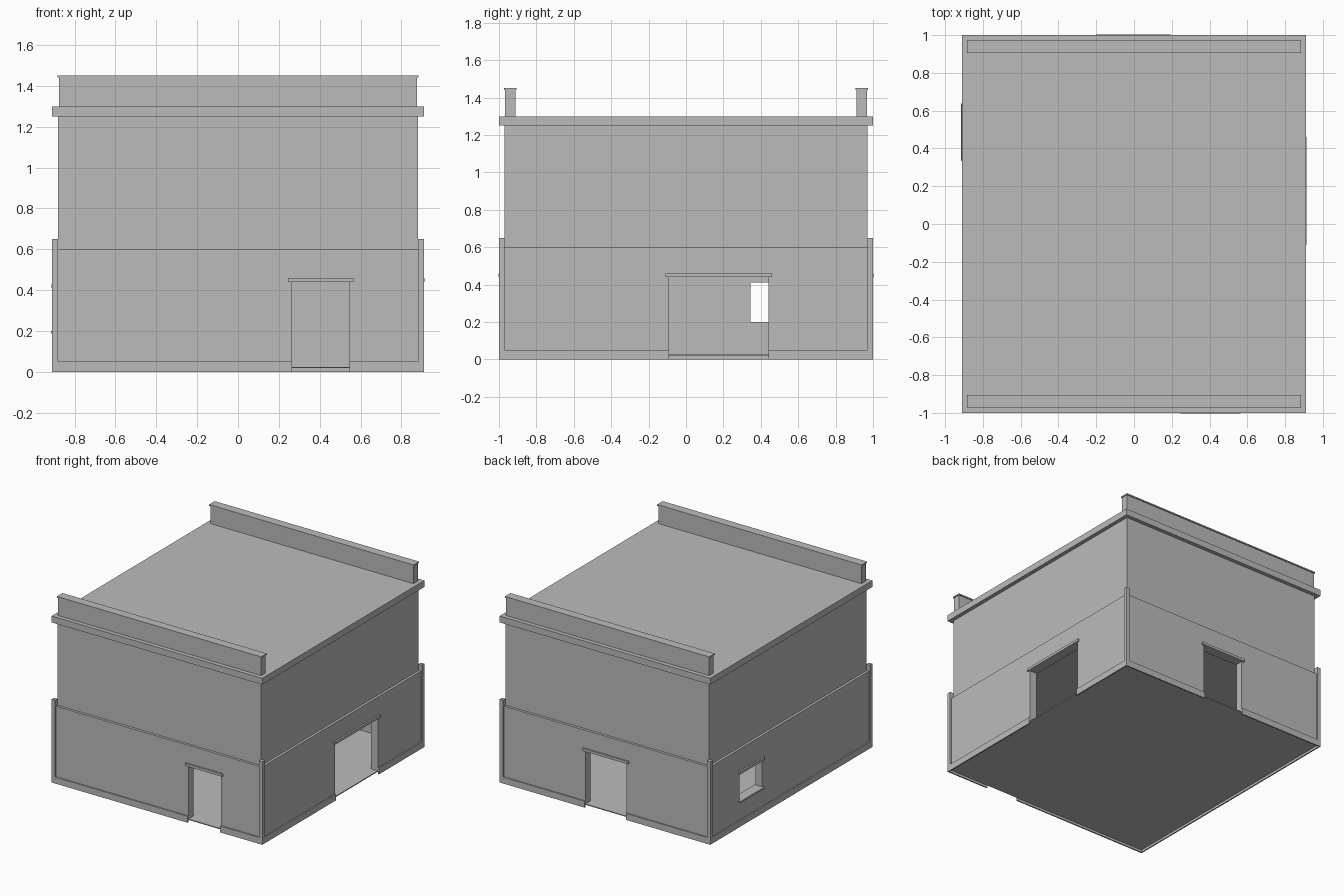
import bpy, bmesh
from mathutils import Matrix, Vector

if "Cube" in bpy.data.objects:
    bpy.data.objects.remove(bpy.data.objects["Cube"])

grey = bpy.data.materials.new("plaster_grey")
grey.diffuse_color = (0.5, 0.5, 0.5, 1)
grey.use_nodes = True
grey.node_tree.nodes["Principled BSDF"].inputs["Base Color"].default_value = grey.diffuse_color


def box(name, x, y, z):
    """Axis-aligned box from (min, max) pairs."""
    size = Vector((x[1] - x[0], y[1] - y[0], z[1] - z[0]))
    mid = Vector((x[0] + x[1], y[0] + y[1], z[0] + z[1])) / 2
    bm = bmesh.new()
    bmesh.ops.create_cube(bm, size=1, matrix=Matrix.Translation(mid) @ Matrix.Diagonal(size.to_4d()))
    me = bpy.data.meshes.new(name)
    bm.to_mesh(me)
    bm.free()
    me.materials.append(grey)
    ob = bpy.data.objects.new(name, me)
    bpy.context.collection.objects.link(ob)
    return ob


def cut(ob, cutters):
    """Subtract boxes from an object, then remove the cutters."""
    tools = [box("cutter", *c) for c in cutters]
    for t in tools:
        t.hide_render = True
        m = ob.modifiers.new("cut", 'BOOLEAN')
        m.operation, m.solver, m.object = 'DIFFERENCE', 'EXACT', t
    bpy.context.view_layer.update()
    me = bpy.data.meshes.new_from_object(ob.evaluated_get(bpy.context.evaluated_depsgraph_get()))
    ob.modifiers.clear()
    ob.data = me
    for t in tools:
        bpy.data.objects.remove(t)


def sym(v):
    return (-v, v)


# Openings: three doors and one window
front = ((0.265, 0.545), (-1.1, -0.8), (-0.1, 0.44))
back = ((-0.18, 0.175), (0.8, 1.1), (-0.1, 0.44))
right = ((0.7, 1.1), (-0.09, 0.44), (-0.1, 0.44))
window = ((-1.1, -0.7), (0.345, 0.625), (0.20, 0.41))

# Lower storey walls, plinth and floor
walls = box("lower_walls", sym(0.90), sym(0.99), (0.025, 0.60))
cut(walls, [(sym(0.84), sym(0.93), (-0.1, 0.7)), front, back, right, window])
plinth = box("plinth", sym(0.91), sym(1.0), (0, 0.05))
cut(plinth, [(sym(0.90), sym(0.99), (-0.1, 0.1)), front, back, right])
box("floor", sym(0.90), sym(0.99), (0.018, 0.025))

# Corner posts
for sx in (-1, 1):
    for sy in (-1, 1):
        box("corner_post", sorted((sx * 0.88, sx * 0.91)), sorted((sy * 0.97, sy * 1.0)), (0.05, 0.65))

# Lintels and window sill
box("front_lintel", (0.245, 0.565), (-1.003, -0.925), (0.44, 0.46))
box("back_lintel", (-0.20, 0.195), (0.925, 1.003), (0.44, 0.46))
box("right_lintel", (0.835, 0.913), (-0.11, 0.46), (0.44, 0.46))
box("window_lintel", (-0.913, -0.835), (0.33, 0.64), (0.41, 0.43))
box("window_sill", (-0.915, -0.835), (0.335, 0.635), (0.188, 0.20))

# Upper storey and roof slab
box("upper_storey", sym(0.88), sym(0.97), (0.59, 1.25))
box("roof_slab", sym(0.91), sym(1.0), (1.25, 1.30))

# Parapets with caps
for s in (-1, 1):
    box("parapet", sym(0.877), sorted((s * 0.912, s * 0.967)), (1.30, 1.44))
    box("parapet_cap", sym(0.883), sorted((s * 0.905, s * 0.974)), (1.44, 1.45))
